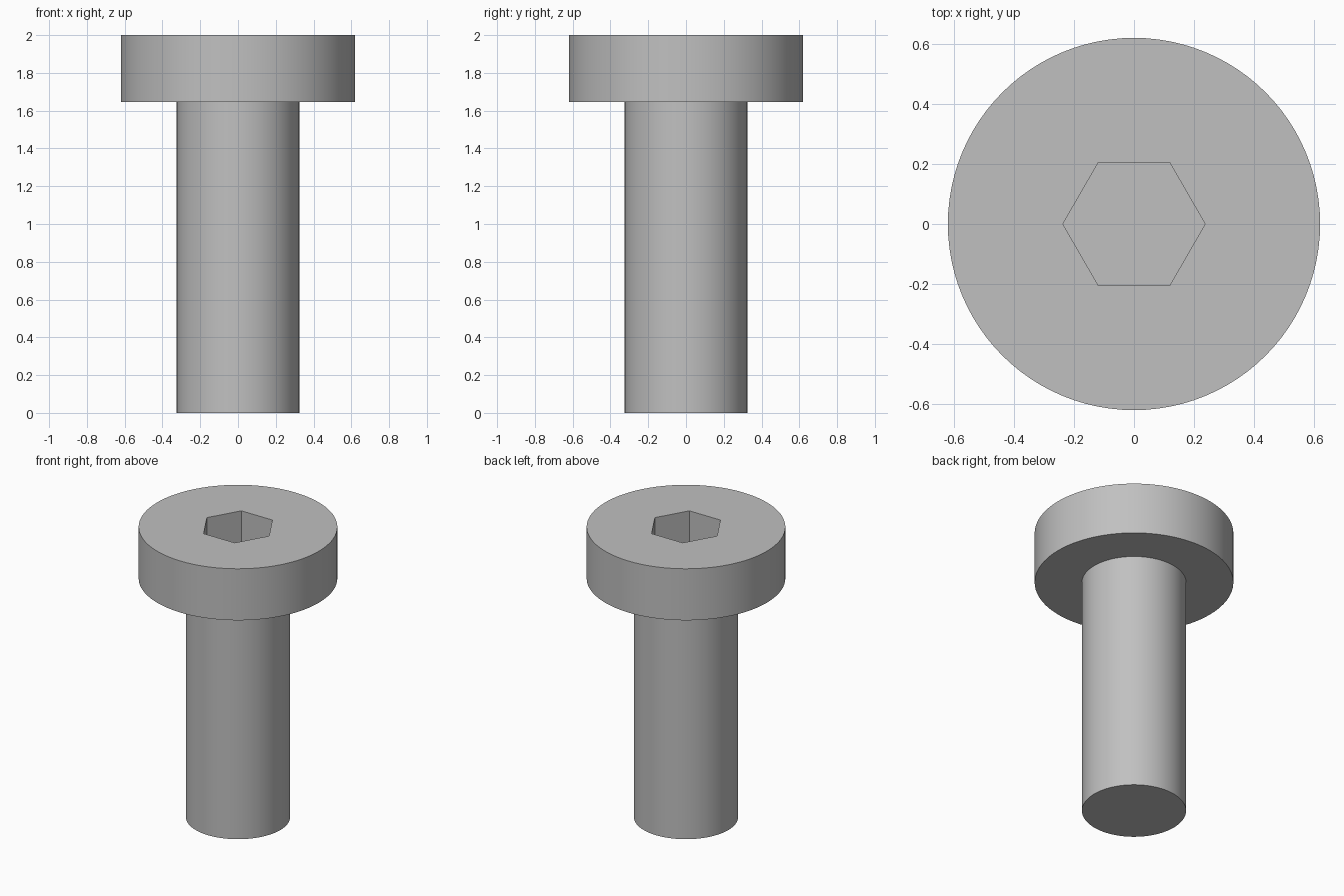
import bpy
import math

if "Cube" in bpy.data.objects:
    bpy.data.objects.remove(bpy.data.objects["Cube"], do_unlink=True)

HEIGHT = 2.0
HEAD_BASE = 1.645
SOCKET_DEPTH = 0.25

# Plain grey metal
steel = bpy.data.materials.new("grey_steel")
steel.use_nodes = True
grey = (0.53, 0.53, 0.53, 1)
steel.diffuse_color = grey
steel.node_tree.nodes["Principled BSDF"].inputs["Base Color"].default_value = grey


def cylinder(name, radius, bottom, top, sides):
    bpy.ops.mesh.primitive_cylinder_add(
        vertices=sides, radius=radius, depth=top - bottom,
        location=(0, 0, (bottom + top) / 2))
    obj = bpy.context.object
    obj.name = name
    obj.data.materials.append(steel)
    return obj


def boolean(target, other, operation):
    mod = target.modifiers.new(operation.title(), 'BOOLEAN')
    mod.operation = operation
    mod.solver = 'EXACT'
    mod.object = other
    bpy.context.view_layer.objects.active = target
    bpy.ops.object.modifier_apply(modifier=mod.name)
    bpy.data.objects.remove(other, do_unlink=True)


# Low round head joined to the plain shank
bolt = cylinder("bolt", 0.62, HEAD_BASE, HEIGHT, 96)
shank = cylinder("shank", 0.325, 0, HEAD_BASE + 0.05, 96)
boolean(bolt, shank, 'UNION')

# Hexagonal drive socket, corners pointing along x
socket = cylinder("socket_cutter", 0.237, HEIGHT - SOCKET_DEPTH, HEIGHT + 0.1, 6)
socket.hide_render = True
socket.rotation_euler.z = math.radians(30)
bpy.context.view_layer.update()
boolean(bolt, socket, 'DIFFERENCE')

# Smooth round walls, crisp rims and socket corners
bpy.ops.object.select_all(action='DESELECT')
bolt.select_set(True)
bpy.context.view_layer.objects.active = bolt
bpy.ops.object.shade_smooth_by_angle(angle=math.radians(30))
